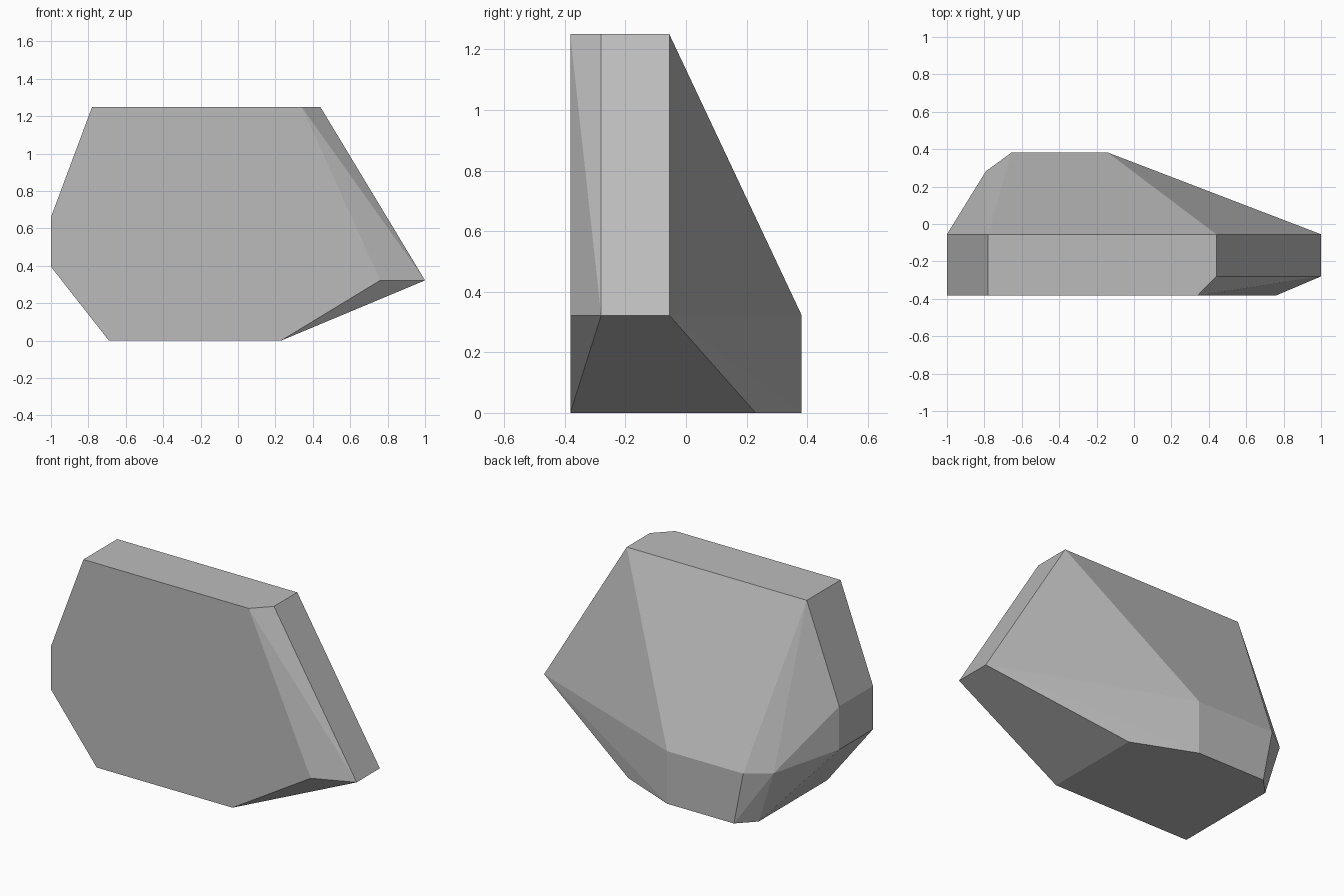
import bpy, bmesh

if "Cube" in bpy.data.objects:
    bpy.data.objects.remove(bpy.data.objects["Cube"])

# One plain stone colour
stone = bpy.data.materials.new("stone_grey")
stone.diffuse_color = (0.5, 0.5, 0.5, 1)
stone.use_nodes = True
stone.node_tree.nodes["Principled BSDF"].inputs["Base Color"].default_value = stone.diffuse_color

FRONT, CHAMFER, RIDGE, BACK = -0.382, -0.28, -0.055, 0.382
TOP, SHELF = 1.25, 0.322

# Outlines of the rock at successive depths: depth -> (x, z) corners
layers = [
    (FRONT, [(-0.78, TOP), (0.34, TOP), (0.76, SHELF), (0.23, 0),
             (-0.69, 0), (-1, 0.395), (-1, 0.66)]),
    (CHAMFER, [(0.44, TOP), (1, SHELF)]),
    (RIDGE, [(-0.78, TOP), (0.44, TOP), (1, SHELF), (-1, 0.395), (-1, 0.66)]),
    (0.23, [(0.23, 0)]),
    (0.282, [(-0.792, SHELF), (-0.69, 0)]),
    (BACK, [(-0.655, SHELF), (-0.14, SHELF), (-0.14, 0), (-0.592, 0)]),
]

# Faceted boulder: wrap the outlines in a convex skin
bm = bmesh.new()
for y, corners in layers:
    for x, z in corners:
        bm.verts.new((x, y, z))
bmesh.ops.convex_hull(bm, input=bm.verts[:])
bmesh.ops.dissolve_limit(bm, angle_limit=0.01, verts=bm.verts[:], edges=bm.edges[:])
bmesh.ops.recalc_face_normals(bm, faces=bm.faces[:])

mesh = bpy.data.meshes.new("boulder")
bm.to_mesh(mesh)
bm.free()
mesh.materials.append(stone)
boulder = bpy.data.objects.new("boulder", mesh)
bpy.context.collection.objects.link(boulder)
